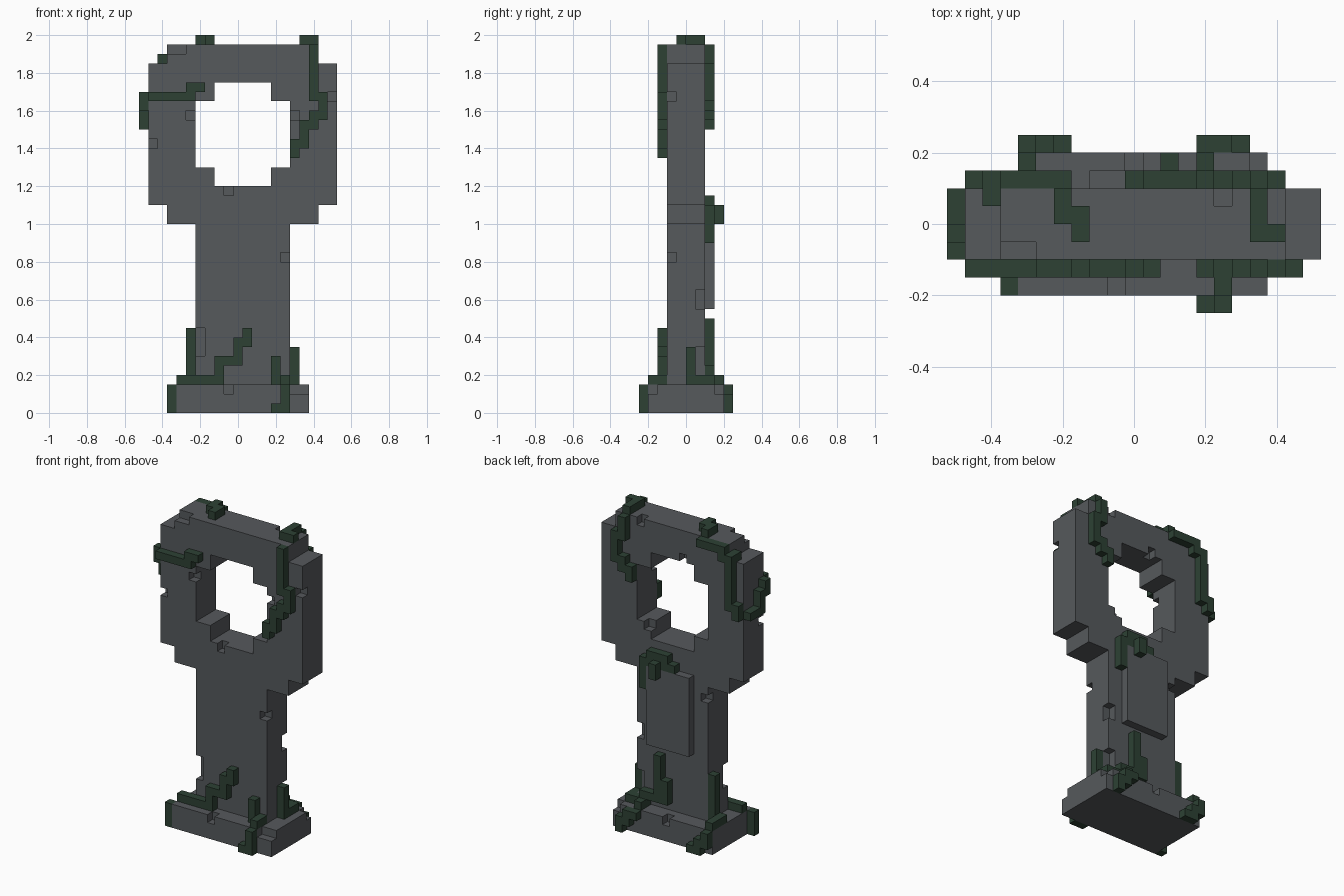
import bpy, bmesh
from itertools import product
from mathutils import Vector

SIZE = 0.05   # edge of one block
if "Cube" in bpy.data.objects:
    bpy.data.objects.remove(bpy.data.objects["Cube"], do_unlink=True)


def material(name, colour):
    mat = bpy.data.materials.new(name)
    mat.use_nodes = True
    mat.diffuse_color = (*colour, 1)
    mat.node_tree.nodes["Principled BSDF"].inputs["Base Color"].default_value = (*colour, 1)
    return mat


stone = material("dark_stone", (0.092, 0.1, 0.107))
moss = material("deep_green_moss", (0.026, 0.053, 0.034))


def block(xs, ys, zs):
    """Set of all cells in an inclusive range."""
    return set(product(*(range(a, b + 1) for a, b in (xs, ys, zs))))


STEPS = {"L": (-1, 0, 0), "R": (1, 0, 0), "F": (0, -1, 0),
         "B": (0, 1, 0), "D": (0, 0, -1), "U": (0, 0, 1)}


def trail(start, moves=""):
    """Set of cells visited by walking from a start cell."""
    cells = {start}
    for move in moves:
        start = tuple(a + b for a, b in zip(start, STEPS[move]))
        cells.add(start)
    return cells


def build(name, cells, mat, solid=None):
    """Skin the cells with the faces not covered by the solid set."""
    solid = solid or cells
    bm = bmesh.new()
    for cell in sorted(cells):
        centre = Vector(cell) + Vector((0, 0.5, 0.5))
        for step in STEPS.values():
            if tuple(a + b for a, b in zip(cell, step)) in solid:
                continue
            n = Vector(step)
            u = Vector((n.y, n.z, n.x))
            v = n.cross(u)
            corners = [n + u + v, n - u + v, n - u - v, n + u - v]
            bm.faces.new([bm.verts.new((centre + c / 2) * SIZE) for c in corners])
    bmesh.ops.remove_doubles(bm, verts=bm.verts, dist=SIZE / 50)
    bmesh.ops.dissolve_limit(bm, angle_limit=0.01, verts=bm.verts, edges=bm.edges)
    mesh = bpy.data.meshes.new(name)
    bm.to_mesh(mesh)
    bm.free()
    mesh.materials.append(mat)
    obj = bpy.data.objects.new(name, mesh)
    bpy.context.collection.objects.link(obj)


# Stone body: stepped ring on a shaft and plinth, with a raised back panel
depth = (-2, 1)
ring = block((-9, 10), depth, (22, 36)) | block((-7, 8), depth, (20, 38))
ring -= block((-4, 5), depth, (26, 32)) | block((-2, 3), depth, (24, 34))
parts = {
    "ring": ring,
    "shaft": block((-4, 5), depth, (3, 19)),
    "plinth": block((-6, 7), (-4, 3), (0, 2)),
    "back_panel": block((-2, 3), (2, 2), (11, 20)),
}

# Chipped-away blocks
chips = set().union(*(trail(*chip) for chip in [
    # ring
    ((-5, -2, 31),), ((6, -2, 31),), ((-9, -2, 28),), ((-1, -2, 23),),
    ((10, -2, 33),), ((5, 1, 38),), ((-1, 1, 35),), ((4, 1, 25),),
    ((-7, -2, 38), "R"),
    # shaft
    ((5, -2, 16),), ((-4, -2, 6), "UU"), ((5, 1, 11), "U"),
    ((5, 1, 4), "UU"), ((-4, 1, 18),),
    # plinth
    ((-1, -4, 2),), ((6, -4, 2), "R"), ((7, 3, 2),), ((0, 3, 2),),
]))
solid = set().union(*parts.values()) - chips
for name, cells in parts.items():
    build(name, cells - chips, stone, solid)

# Moss vines, each a few block trails
vines = {
    "moss_ring_front_left": [((-4, -3, 34), "LDLLLL")],
    "moss_ring_side": [((-10, -2, 33), "DBDDBB")],
    "moss_ring_back_right": [((-9, 2, 30), "URUUUUUURURRR"), ((-8, 1, 37),)],
    "moss_ring_top_right": [((-4, 1, 39), "FRF")],
    "moss_ring_front": [((8, -3, 38), "DDDDDRDDLDLDDLD")],
    "moss_ring_top": [((8, -1, 39), "LBB")],
    "moss_ring_back": [((7, 2, 38), "DDRDDDLDLD")],
    "moss_panel": [((4, 2, 18), "UUULLURLLDL"), ((2, 3, 20), "U")],
    "moss_base_front": [((-7, -4, 0), "UU"), ((-6, -3, 3), "RRRRUURRUURU")],
    "moss_base_corner": [((4, -3, 5), "DDRF"), ((5, -5, 2), "DDL")],
    "moss_base_side": [((6, 0, 6), "DDDBBL")],
    "moss_base_back": [((2, 2, 9), "DDDDDRRDB"), ((1, 2, 6), "DD"),
                       ((4, 4, 2), "RDRD")],
    "moss_base_back_right": [((-5, 1, 8), "DDDDDLBB"), ((-6, 4, 2), "DRDR")],
}
for name, trails in vines.items():
    build(name, set().union(*(trail(*t) for t in trails)), moss)
